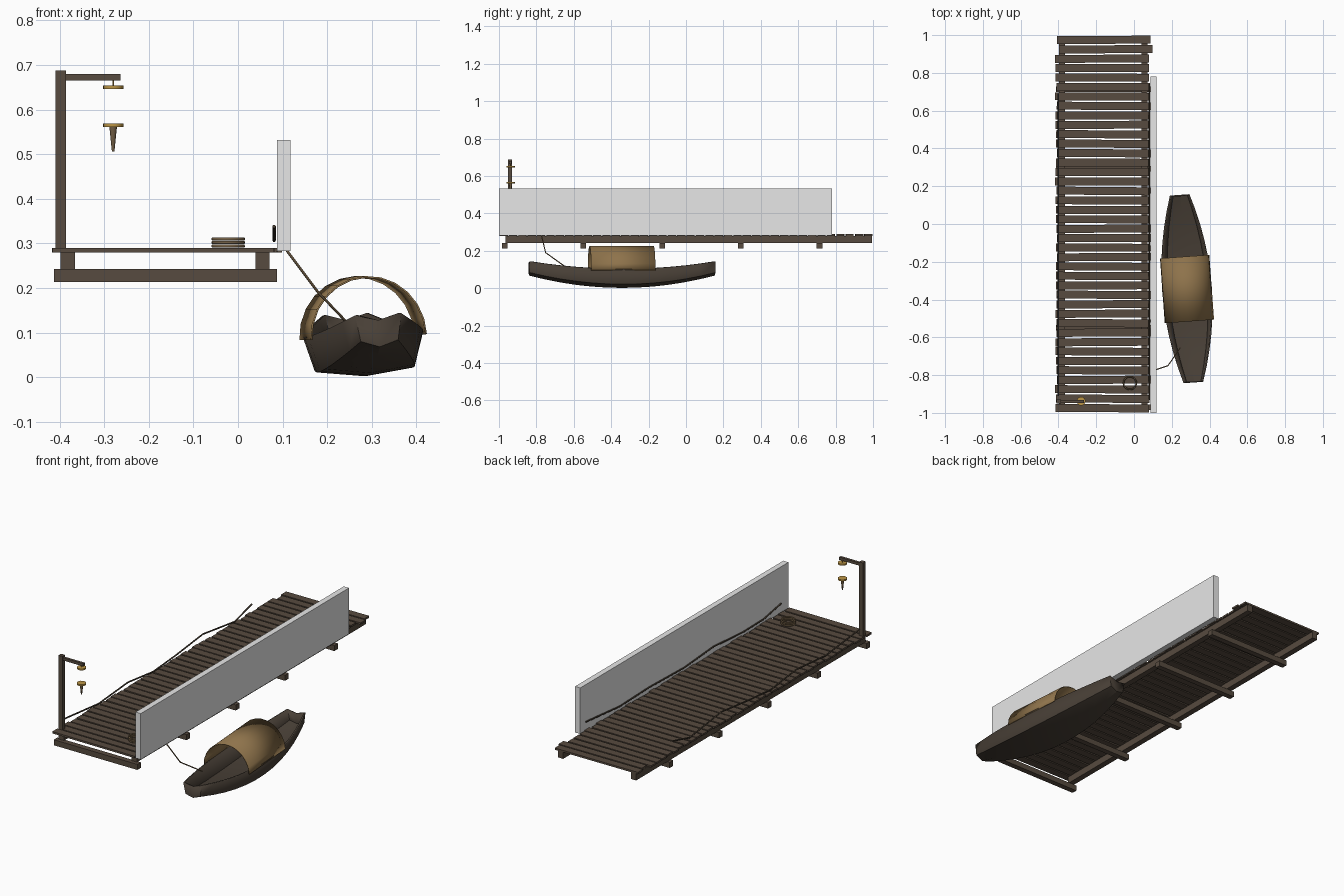
import bpy, bmesh, math, random
from mathutils import Matrix, Vector

random.seed(4)
if "Cube" in bpy.data.objects:
    bpy.data.objects.remove(bpy.data.objects["Cube"], do_unlink=True)


def material(name, rgb):
    m = bpy.data.materials.new(name)
    m.use_nodes = True
    m.diffuse_color = (*rgb, 1)
    m.node_tree.nodes["Principled BSDF"].inputs["Base Color"].default_value = (*rgb, 1)
    return m


WOOD = material("weathered wood", (0.095, 0.07, 0.05))
HULL = material("dark hull wood", (0.065, 0.05, 0.037))
VINE = material("dark vine", (0.06, 0.045, 0.03))
MAT = material("woven canopy", (0.27, 0.17, 0.07))
ROPE = material("rope", (0.17, 0.115, 0.06))
GOLD = material("aged gold", (0.5, 0.3, 0.06))
GREY = material("pale panel", (0.8, 0.8, 0.8))


def finish(name, bm, mat, smooth=None):
    me = bpy.data.meshes.new(name)
    bm.to_mesh(me)
    bm.free()
    me.materials.append(mat)
    ob = bpy.data.objects.new(name, me)
    bpy.context.collection.objects.link(ob)
    if smooth:
        bpy.ops.object.select_all(action='DESELECT')
        ob.select_set(True)
        bpy.context.view_layer.objects.active = ob
        bpy.ops.object.shade_smooth_by_angle(angle=math.radians(smooth))
    return ob


def add_box(bm, lo, hi, turn=0.0):
    lo, hi = Vector(lo), Vector(hi)
    m = (Matrix.Translation((lo + hi) / 2) @ Matrix.Rotation(turn, 4, 'Z')
         @ Matrix.Diagonal((*(hi - lo), 1)))
    bmesh.ops.create_cube(bm, size=1, matrix=m)


def box(name, lo, hi, mat):
    bm = bmesh.new()
    add_box(bm, lo, hi)
    return finish(name, bm, mat)


def cone(name, at, r_low, r_high, height, mat, sides=16):
    bm = bmesh.new()
    bmesh.ops.create_cone(bm, cap_ends=True, segments=sides, radius1=r_low, radius2=r_high,
                          depth=height, matrix=Matrix.Translation(at))
    return finish(name, bm, mat, 40)


def cord(name, points, radius, mat, closed=False):
    cu = bpy.data.curves.new(name, 'CURVE')
    cu.dimensions = '3D'
    cu.bevel_depth = radius
    cu.bevel_resolution = 1
    cu.use_fill_caps = True
    sp = cu.splines.new('POLY')
    sp.points.add(len(points) - 1)
    for p, co in zip(sp.points, points):
        p.co = (*co, 1)
    sp.use_cyclic_u = closed
    cu.materials.append(mat)
    ob = bpy.data.objects.new(name, cu)
    bpy.context.collection.objects.link(ob)
    return ob


# Deck planks, each slightly crooked
bm = bmesh.new()
count = 40
for i in range(count):
    y = -1 + 2 * (i + 0.5) / count
    shift = 0.015 if i == count - 2 else random.uniform(-0.006, 0.004)
    add_box(bm, (-0.412 + shift, y - 0.021, 0.28), (0.084 + shift, y + 0.021, 0.29),
            random.uniform(-0.009, 0.009))
finish("deck_planks", bm, WOOD)

# Long bearers and cross beams below the deck
for side, x in (("right", -0.382), ("left", 0.055)):
    box(side + "_bearer", (x - 0.016, -0.965, 0.243), (x + 0.016, 0.995, 0.28), WOOD)
for i in range(5):
    y = -0.97 + 0.421 * i
    box("cross_beam", (-0.413, y - 0.015, 0.213), (0.087, y + 0.015, 0.243), WOOD)

# Side panel
box("side_panel", (0.087, -1, 0.283), (0.118, 0.78, 0.532), GREY)

# Lamp post with hanging lamp
box("lamp_post", (-0.409, -0.951, 0.285), (-0.386, -0.929, 0.688), WOOD)
box("lamp_arm", (-0.39, -0.947, 0.665), (-0.264, -0.933, 0.68), WOOD)
lamp_x, lamp_y = -0.28, -0.938
cone("lamp_hook", (lamp_x, lamp_y, 0.661), 0.002, 0.002, 0.016, GOLD, 8)
for name, z in (("lamp_top", 0.65), ("lamp_base", 0.565)):
    cone(name, (lamp_x, lamp_y, z), 0.023, 0.023, 0.008, GOLD)
cone("lamp_tassel", (lamp_x, lamp_y, 0.534), 0.003, 0.009, 0.056, ROPE, 10)

# Vines along both deck edges
right_vine = ((-0.91, 0.332), (-0.62, 0.302), (-0.37, 0.322), (-0.155, 0.297),
              (0.04, 0.312), (0.27, 0.338), (0.54, 0.302), (0.69, 0.34))
left_vine = ((-0.93, 0.338), (-0.78, 0.31), (-0.6, 0.307), (-0.35, 0.325),
             (-0.1, 0.307), (0.2, 0.315), (0.45, 0.308), (0.74, 0.335))
cord("right_vine", [(-0.4, y, z) for y, z in right_vine], 0.004, VINE)
cord("left_vine", [(0.081, y, z) for y, z in left_vine], 0.004, VINE)

# Coiled rope and mooring line
for i in range(3):
    ring = [(-0.022 + 0.034 * math.cos(a), -0.842 + 0.034 * math.sin(a), 0.294 + 0.008 * i)
            for a in (math.tau * k / 20 for k in range(20))]
    cord("rope_coil", ring, 0.0042, ROPE, True)
cord("mooring_line", [(0.105, -0.775, 0.29), (0.18, -0.75, 0.19), (0.245, -0.655, 0.122)],
     0.003, ROPE)


def place_on_water(ob):
    ob.location = (0.285, -0.342, 0.002)
    ob.rotation_euler = (0, -0.05, 0.073)


# Boat hull: hard-chined sections lofted from end to end
bm = bmesh.new()
rows = []
stations = 12
for i in range(stations + 1):
    t = 2 * i / stations - 1
    bulge = 1 - t * t
    top, low, rise = 0.052 + 0.08 * bulge, 0.042 + 0.066 * bulge, t * t
    gunwale, keel = 0.094 + 0.045 * rise, 0.066 * rise
    section = ((-top, gunwale), (-low, keel + 0.014), (0, keel),
               (low, keel + 0.014), (top, gunwale))
    rows.append([bm.verts.new((x, 0.498 * t, z)) for x, z in section])
for a, b in zip(rows, rows[1:]):
    for j in range(4):
        bm.faces.new((a[j], a[j + 1], b[j + 1], b[j]))
for row in (rows[0], rows[-1]):
    dip = bm.verts.new((0, row[0].co.y, row[0].co.z - 0.013))
    bm.faces.new((row[0], row[1], row[2], dip))
    bm.faces.new((row[4], row[3], row[2], dip))
bmesh.ops.recalc_face_normals(bm, faces=bm.faces)
hull = finish("boat_hull", bm, HULL, 25)
shell = hull.modifiers.new("thickness", 'SOLIDIFY')
shell.thickness = 0.008
shell.offset = -1
place_on_water(hull)

# Arched boat canopy
bm = bmesh.new()
arch = []
for k in range(13):
    a = math.pi * k / 12
    x, z = 0.129 * math.cos(a), 0.088 + 0.135 * math.sin(a)
    arch.append([bm.verts.new((x, y, z)) for y in (-0.174, 0.17)])
for a, b in zip(arch, arch[1:]):
    bm.faces.new((a[0], a[1], b[1], b[0]))
canopy = finish("boat_canopy", bm, MAT, 40)
sheet = canopy.modifiers.new("thickness", 'SOLIDIFY')
sheet.thickness = 0.004
sheet.offset = 0
place_on_water(canopy)
